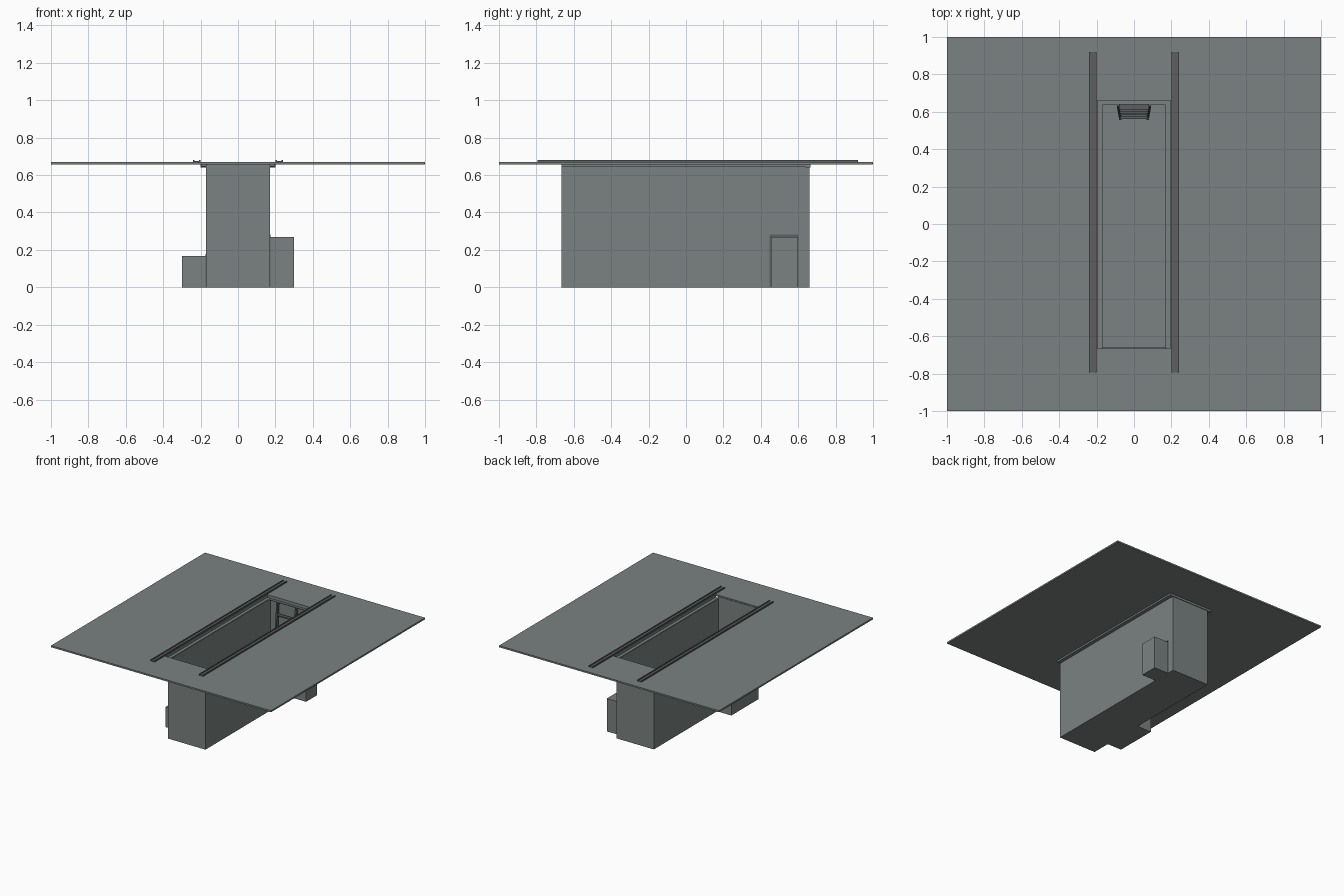
import bpy, bmesh, math
from mathutils import Vector

if "Cube" in bpy.data.objects:
    bpy.data.objects.remove(bpy.data.objects["Cube"])


def material(name, rgb):
    m = bpy.data.materials.new(name)
    m.diffuse_color = (*rgb, 1)
    m.use_nodes = True
    m.node_tree.nodes["Principled BSDF"].inputs["Base Color"].default_value = m.diffuse_color
    return m


CONCRETE = material("grey_concrete", (0.195, 0.225, 0.22))
STEEL = material("dark_steel", (0.11, 0.115, 0.115))


def add_box(bm, lo, hi):
    """Axis-aligned box between two corners."""
    v = [bm.verts.new((x, y, z)) for z in (lo[2], hi[2])
         for x, y in ((lo[0], lo[1]), (hi[0], lo[1]), (hi[0], hi[1]), (lo[0], hi[1]))]
    bm.faces.new(v[3::-1])
    bm.faces.new(v[4:])
    for i in range(4):
        j = (i + 1) % 4
        bm.faces.new((v[i], v[j], v[4 + j], v[4 + i]))


def finish(name, bm, mat):
    bmesh.ops.recalc_face_normals(bm, faces=bm.faces)
    me = bpy.data.meshes.new(name)
    bm.to_mesh(me)
    bm.free()
    me.materials.append(mat)
    ob = bpy.data.objects.new(name, me)
    bpy.context.collection.objects.link(ob)
    return ob


def boxes(name, mat, items):
    """Boxes given as ((x0, x1), (y0, y1), (z0, z1))."""
    bm = bmesh.new()
    for x, y, z in items:
        add_box(bm, (min(x), min(y), min(z)), (max(x), max(y), max(z)))
    return finish(name, bm, mat)


W, Y0, Y1, TOP, T = 0.17, -0.665, 0.66, 0.645, 0.004

# Garage floor slab with the pit opening
bm = bmesh.new()
rings = [[bm.verts.new((x, y, z)) for x, y in
          ((-a, b), (a, b), (a, c), (-a, c))]
         for z in (0.657, 0.67) for a, b, c in ((1, -1, 1), (0.195, Y0, Y1))]
for r, s in ((0, 1), (1, 3), (3, 2), (2, 0)):
    for i in range(4):
        j = (i + 1) % 4
        bm.faces.new((rings[r][i], rings[r][j], rings[s][j], rings[s][i]))
finish("floor_slab", bm, CONCRETE)

# Pit floor and end walls
boxes("pit_floor", CONCRETE, [((-W, W), (Y0, Y1), (0, T))])
boxes("pit_front_wall", CONCRETE, [((-W, W), (Y0, Y0 + T), (0, 0.66))])
boxes("pit_back_wall", CONCRETE, [((-W, W), (Y1 - T, Y1), (0, TOP))])


# Long walls, each with an opening into a side niche
def side_wall(label, s, n0, n1, h, depth=0.3):
    wall = (s * (W - T), s * W)
    boxes(label + "_pit_wall", CONCRETE, [
        (wall, (Y0, n0), (0, TOP)),
        (wall, (n1, Y1), (0, TOP)),
        (wall, (n0, n1), (h, TOP))])
    out = (s * W, s * depth)
    boxes(label + "_niche", CONCRETE, [
        (out, (n0, n1), (0, T)),
        (out, (n0, n1), (h - T, h)),
        (out, (n0, n0 + T), (0, h)),
        (out, (n1 - T, n1), (0, h)),
        ((s * (depth - T), s * depth), (n0, n1), (0, h))])
    # slim frame around the opening
    fr = (s * (W - 0.004), s * (W + 0.005))
    boxes(label + "_niche_frame", STEEL, [
        (fr, (n0 - 0.008, n0 + 0.004), (0, h + 0.012)),
        (fr, (n1 - 0.004, n1 + 0.002), (0, h + 0.012)),
        (fr, (n0 - 0.008, n1 + 0.002), (h - 0.002, h + 0.012))])


side_wall("right", 1, 0.455, 0.6, 0.27)
side_wall("left", -1, -0.51, -0.16, 0.167)

# Rebated ledge around the opening for cover boards
ledge = [((-0.2, 0.2), (Y1 - 0.02, Y1), (0.64, 0.646)),
         ((-0.2, 0.2), (Y1, Y1 + 0.005), (0.64, 0.664))]
for s in (-1, 1):
    ledge += [((s * W, s * 0.2), (Y0, Y1), (0.643, 0.648)),
              ((s * 0.195, s * 0.2), (Y0, Y1), (0.643, 0.668))]
boxes("cover_ledge", CONCRETE, ledge)

# Wheel guide rails: shallow channels either side of the pit
for label, s in (("left", -1), ("right", 1)):
    y = (-0.795, 0.92)
    boxes(label + "_guide_rail", STEEL, [
        ((s * 0.2, s * 0.24), y, (0.67, 0.674)),
        ((s * 0.2, s * 0.208), y, (0.67, 0.68)),
        ((s * 0.232, s * 0.24), y, (0.67, 0.68))])

# Leaning ladder at the back end
foot, head = Vector((0, 0.57, T)), Vector((0, 0.638, 0.64))
for label, s in (("left", -1), ("right", 1)):
    bm = bmesh.new()
    add_box(bm, (-0.006, -0.012, 0), (0.006, 0.012, (head - foot).length))
    for v in bm.verts:
        t = v.co.z / (head - foot).length
        p = foot.lerp(head, t)
        v.co = (s * (0.085 - 0.012 * (1 - t)) + v.co.x, p.y + v.co.y, p.z)
    finish("ladder_" + label + "_rail", bm, STEEL)

steps = []
for i in range(1, 7):
    p = foot.lerp(head, i / 7)
    steps.append(((-0.08, 0.08), (p.y - 0.017, p.y + 0.01), (p.z - 0.005, p.z + 0.005)))
boxes("ladder_steps", STEEL, steps)
